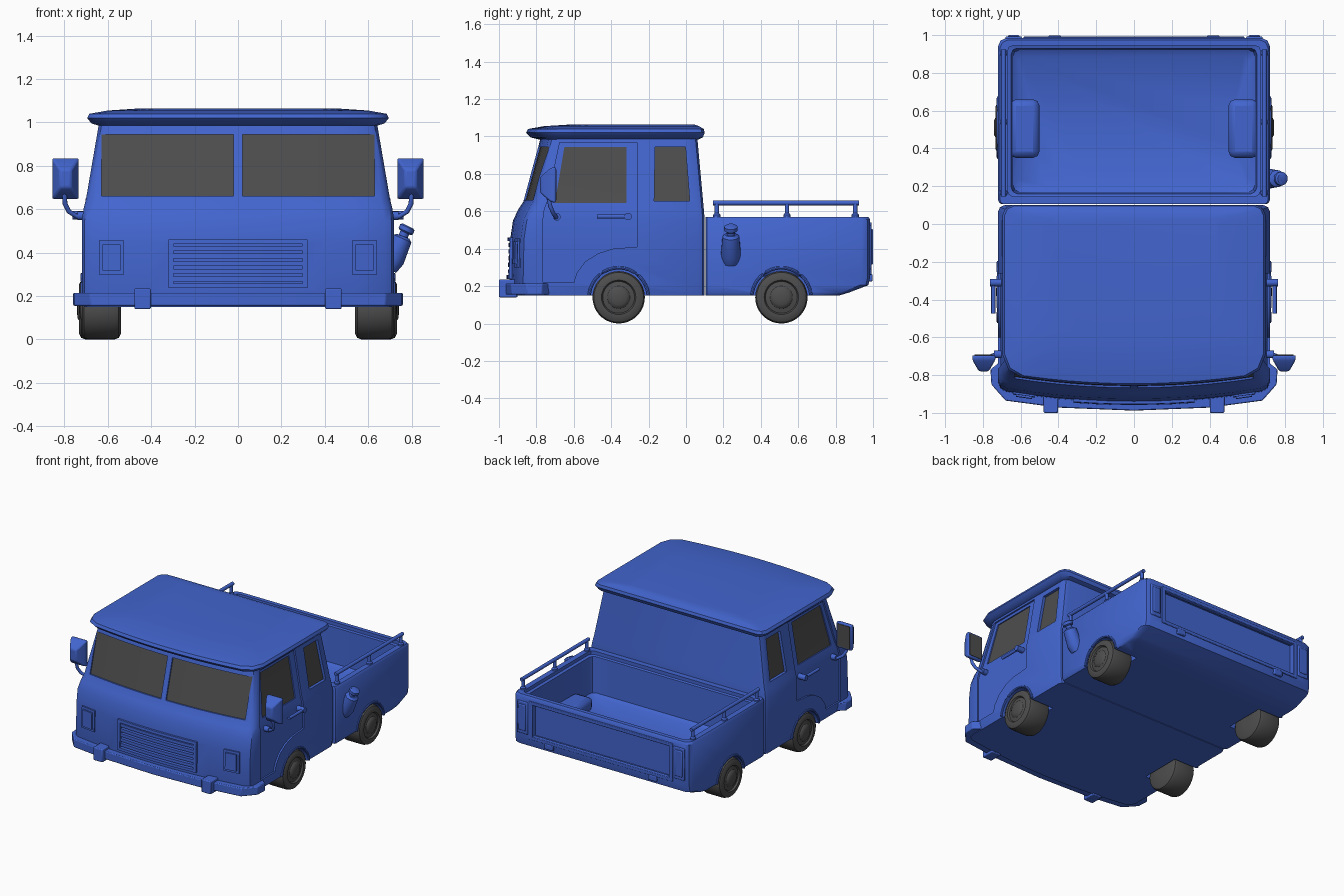
import bpy, bmesh
from math import sin, cos, pi, radians
from mathutils import Vector

if "Cube" in bpy.data.objects:
    bpy.data.objects.remove(bpy.data.objects["Cube"])

def material(name, col):
    m = bpy.data.materials.new(name)
    m.diffuse_color = (*col, 1)
    m.use_nodes = True
    m.node_tree.nodes["Principled BSDF"].inputs["Base Color"].default_value = m.diffuse_color
    return m

BLUE = material("blue_paint", (0.055, 0.13, 0.62))
DARK = material("dark_grey", (0.075, 0.075, 0.075))

def smooth(o, angle=35):
    bpy.ops.object.select_all(action='DESELECT')
    o.select_set(True)
    bpy.context.view_layer.objects.active = o
    bpy.ops.object.shade_smooth_by_angle(angle=radians(angle))

def loft(name, rings, mat=BLUE, bevel=0):
    """Skin a list of equal-length closed rings and cap both ends."""
    bm = bmesh.new()
    vs = [[bm.verts.new(p) for p in r] for r in rings]
    n = len(vs[0])
    for a, b in zip(vs, vs[1:]):
        for i in range(n):
            bm.faces.new((a[i], a[(i + 1) % n], b[(i + 1) % n], b[i]))
    bm.faces.new(vs[0])
    bm.faces.new(vs[-1])
    bmesh.ops.recalc_face_normals(bm, faces=bm.faces)
    me = bpy.data.meshes.new(name)
    bm.to_mesh(me)
    bm.free()
    o = bpy.data.objects.new(name, me)
    bpy.context.collection.objects.link(o)
    me.materials.append(mat)
    if bevel:
        b = o.modifiers.new("bevel", 'BEVEL')
        b.width, b.segments = bevel, 2
    smooth(o)
    return o

def box(name, x0, x1, y0, y1, z0, z1, mat=BLUE, bevel=0):
    return loft(name, [[(x0, y0, z), (x1, y0, z), (x1, y1, z), (x0, y1, z)] for z in (z0, z1)], mat, bevel)

def tube(name, pts, radii, mat=BLUE, n=12):
    """Round bar through points, one radius per point."""
    pts = [Vector(p) for p in pts]
    if not isinstance(radii, (list, tuple)):
        radii = [radii] * len(pts)
    rings = []
    for i, p in enumerate(pts):
        d = pts[min(i + 1, len(pts) - 1)] - pts[max(i - 1, 0)]
        ref = Vector((0, 1, 0)) if abs(d.normalized().y) < 0.8 else Vector((1, 0, 0))
        u = d.cross(ref).normalized()
        v = d.cross(u).normalized()
        rings.append([p + (u * cos(2 * pi * k / n) + v * sin(2 * pi * k / n)) * radii[i] for k in range(n)])
    return loft(name, rings, mat)

def lathe(name, s, cx, cy, cz, profile, mat=BLUE, n=36):
    """Spin (x offset, radius) pairs around an x-parallel axle."""
    return loft(name, [[(s * (cx + x), cy + r * cos(2 * pi * k / n), cz + r * sin(2 * pi * k / n))
                        for k in range(n)] for x, r in profile], mat)

def cut(target, cutter):
    cutter.hide_render = True
    m = target.modifiers.new("cut", 'BOOLEAN')
    m.operation, m.object, m.solver = 'DIFFERENCE', cutter, 'EXACT'
    bpy.context.view_layer.objects.active = target
    bpy.ops.object.modifier_apply(modifier=m.name)
    bpy.data.objects.remove(cutter)

def interp(table, z):
    for (a, va), (b, vb) in zip(table, table[1:]):
        if z <= b:
            return va + (vb - va) * (z - a) / (b - a)
    return table[-1][1]

# cab surface: half width and front position by height
LEVELS = (0.15, 0.2, 0.45, 0.55, 0.61, 0.65, 1.0)
HALF = list(zip(LEVELS, (0.71, 0.72, 0.72, 0.72, 0.71, 0.70, 0.64)))
NOSE = list(zip(LEVELS, (-0.935, -0.945, -0.94, -0.925, -0.897, -0.87, -0.775)))
BACK = [(0.15, 0.1), (0.56, 0.1), (1.0, 0.06)]

def front_y(x, z):
    return interp(NOSE, z) + 0.06 * (x / 0.7) ** 2

def plan(w, front, back, z, r=0.045, bulge=0.06, rb=0.035):
    """Plan outline: bowed front, rounded corners, straight back."""
    f = lambda x: front + bulge * (x / 0.7) ** 2
    e = w - r
    half = [(e * i / 5, f(e * i / 5)) for i in range(6)]
    half += [(w - r * 0.3, f(e) + r * 0.4), (w, f(e) + r * 1.15), (w, back - rb), (w - rb * 0.3, back - rb * 0.3), (w - rb, back)]
    return [(x, y, z) for x, y in half] + [(-x, y, z) for x, y in half[:0:-1]]

def side_patch(name, s, rows, d0, d1, mat=BLUE):
    """Slab on the cab side; rows are (z, y0, y1)."""
    return loft(name, [[(s * (interp(HALF, z) + d), y, z) for d, y in ((d0, a), (d0, b), (d1, b), (d1, a))]
                       for z, a, b in rows], mat)

def front_patch(name, cols, d0, d1, mat=BLUE):
    """Slab on the cab front; cols are (x, z0, z1)."""
    return loft(name, [[(x, front_y(x, z) - d, z) for d, z in ((d0, a), (d0, b), (d1, b), (d1, a))]
                       for x, a, b in cols], mat)

def span(x0, x1, z0, z1, n=6):
    return [(x0 + (x1 - x0) * i / n, z0, z1) for i in range(n + 1)]

# cab and bed shells
cab = loft("cab", [plan(interp(HALF, z), interp(NOSE, z), interp(BACK, z), z) for z in LEVELS])
bed = loft("bed", [plan(w, 0.105, b, z, 0.02, 0, 0.045) for z, w, b in
                   ((0.15, 0.71, 0.82), (0.165, 0.72, 0.87), (0.205, 0.72, 0.975), (0.25, 0.72, 0.985),
                    (0.555, 0.72, 0.985), (0.57, 0.71, 0.975))])
cut(bed, loft("bed_cutter", [plan(w, f, b, z, 0.03, 0, 0.03) for z, w, f, b in
                             ((0.26, 0.61, 0.2, 0.89), (0.28, 0.64, 0.17, 0.92), (0.54, 0.65, 0.16, 0.93),
                              (0.545, 0.67, 0.145, 0.945), (0.7, 0.67, 0.145, 0.945))]))
cut(bed, box("tail_cutter", -0.56, 0.56, 0.947, 1.1, 0.28, 0.52))

# roof with overhanging rounded rim
loft("roof", [plan(w, f, b, z, r, 0.06, 0.05) for z, w, f, b, r in
              ((0.985, 0.64, -0.79, 0.07, 0.05), (0.995, 0.675, -0.83, 0.09, 0.09), (1.02, 0.695, -0.855, 0.1, 0.1),
               (1.04, 0.685, -0.845, 0.095, 0.1), (1.055, 0.6, -0.76, 0.07, 0.1), (1.065, 0.45, -0.6, 0.04, 0.1))])

WHEEL = [(-0.09, 0.03), (-0.09, 0.115), (-0.08, 0.133), (-0.06, 0.14), (0.06, 0.14), (0.08, 0.133), (0.09, 0.115),
         (0.09, 0.092), (0.078, 0.085), (0.084, 0.06), (0.09, 0.055), (0.098, 0.04), (0.1, 0.01)]
DOOR = [(0.22, -0.765, -0.6), (0.27, -0.765, -0.585), (0.33, -0.765, -0.54), (0.375, -0.765, -0.47),
        (0.4, -0.765, -0.39), (0.41, -0.765, -0.262), (0.55, -0.765, -0.262), (0.61, -0.757, -0.262),
        (0.65, -0.742, -0.262), (0.968, -0.675, -0.262)]
WINDOWS = {"door_window": [(0.645, -0.7, -0.32), (0.65, -0.7, -0.318), (0.945, -0.65, -0.318)],
           "rear_side_window": [(0.655, -0.17, 0.02), (0.945, -0.165, -0.003)]}

for s, side in ((1, "right"), (-1, "left")):
    # door recess, windows
    cut(cab, side_patch("door_cutter", s, DOOR, -0.012, 0.08))
    for name, rows in WINDOWS.items():
        cut(cab, side_patch("window_cutter", s, rows, -0.03, 0.08))
        side_patch(f"{side}_{name}", s, rows, -0.035, -0.02, DARK)
    # windscreen half
    pane = [(s * (0.02 + 0.61 * i / 6), 0.66, 0.945) for i in range(7)]
    cut(cab, front_patch("screen_cutter", pane, -0.02, 0.08))
    front_patch(f"{side}_windscreen", pane, -0.03, -0.01, DARK)
    # wheels and arches
    for body, cy, cx, end in ((cab, -0.36, 0.63, "front"), (bed, 0.51, 0.642, "rear")):
        cut(body, lathe("arch_cutter", s, 0, cy, 0.14, [(0.53, 0.152), (0.9, 0.152)]))
        lathe(f"{side}_{end}_wheel", s, cx, cy, 0.14, WHEEL, DARK)
        arc = [(s * 0.718, cy + 0.158 * cos(a), 0.14 + 0.158 * sin(a)) for a in [pi * (0.03 + 0.94 * i / 16) for i in range(17)]]
        tube(f"{side}_{end}_arch_lip", arc, 0.009, n=8)
    # wheel well inside the bed
    x0, x1 = sorted((s * 0.5, s * 0.66))
    box(f"{side}_wheel_well", x0, x1, 0.35, 0.66, 0.25, 0.35, bevel=0.035)
    # bed rail
    x = s * 0.69
    tube(f"{side}_rail", [(x, 0.145, 0.645), (x, 0.925, 0.645)], 0.013)
    for i, y in enumerate((0.165, 0.54, 0.905)):
        tube(f"{side}_rail_post_{i}", [(x, y, 0.56), (x, y, 0.58), (x, y, 0.59), (x, y, 0.645)], [0.02, 0.02, 0.012, 0.012])
    # door handle
    x = s * 0.745
    tube(f"{side}_handle", [(x, -0.475, 0.572), (x, -0.3, 0.572)], 0.011)
    tube(f"{side}_handle_knob", [(s * 0.7, -0.31, 0.572), (s * 0.762, -0.31, 0.572)], 0.02)
    # door mirror
    tube(f"{side}_mirror_arm", [(s * 0.70, -0.69, 0.57), (s * 0.745, -0.695, 0.568), (s * 0.78, -0.71, 0.59),
                                (s * 0.797, -0.725, 0.625), (s * 0.8, -0.735, 0.67), (s * 0.8, -0.735, 0.74)], 0.011)
    tube(f"{side}_mirror_mount", [(s * 0.7, -0.69, 0.57), (s * 0.74, -0.69, 0.57)], 0.02)
    rect = lambda y, hx, hz: [(s * 0.795 + a * hx, y, 0.741 + b * hz) for a, b in ((-1, -1), (1, -1), (1, 1), (-1, 1))]
    loft(f"{side}_mirror", [rect(-0.78, 0.025, 0.04), rect(-0.765, 0.035, 0.055), rect(-0.73, 0.055, 0.085),
                            rect(-0.715, 0.061, 0.094), rect(-0.695, 0.061, 0.094)], bevel=0.008)
    loft(f"{side}_mirror_glass", [rect(-0.7, 0.05, 0.082), rect(-0.692, 0.05, 0.082)], DARK)
    # headlight
    a, b = s * 0.525, s * 0.64
    front_patch(f"{side}_headlight_rim", span(a, b, 0.3, 0.455, 2), -0.02, 0.01)
    front_patch(f"{side}_headlight", span(s * 0.541, s * 0.624, 0.317, 0.438, 2), -0.02, 0.02)
    # bumper bracket, tail light, tailgate hinge
    for nm, c, h, y0, y1, z0, z1 in (("bumper_bracket", 0.44, 0.038, -1.0, -0.9, 0.14, 0.235),
                                     ("tail_light_rim", 0.637, 0.043, 0.96, 0.993, 0.29, 0.525),
                                     ("tail_light", 0.637, 0.03, 0.96, 1.0, 0.315, 0.505),
                                     ("tailgate_hinge", 0.42, 0.035, 0.96, 0.997, 0.225, 0.265)):
        box(f"{side}_{nm}", s * c - h, s * c + h, y0, y1, z0, z1, bevel=0.006)

# grille: recess, frame and slats
cut(cab, front_patch("grille_cutter", span(-0.3, 0.3, 0.25, 0.445), -0.022, 0.08))
for nm, z0, z1 in (("top", 0.44, 0.46), ("bottom", 0.238, 0.258)):
    front_patch(f"grille_frame_{nm}", span(-0.32, 0.32, z0, z1), -0.03, 0.015)
for s, side in ((1, "right"), (-1, "left")):
    front_patch(f"grille_frame_{side}", span(s * 0.298, s * 0.32, 0.238, 0.46, 1), -0.03, 0.015)
for i in range(5):
    z = 0.268 + i * 0.035
    front_patch(f"grille_slat_{i}", span(-0.3, 0.3, z, z + 0.022), -0.03, 0.008)

# front bumper following the nose
path = [(0.76, -0.77), (0.755, -0.85), (0.68, -0.935), (0.4, -0.972), (0, -0.988)]
path += [(-x, y) for x, y in path[-2::-1]]
loft("front_bumper", [[(x, y, 0.155), (x, y, 0.215), (x * 0.9, y + 0.06, 0.215), (x * 0.9, y + 0.06, 0.155)]
                      for x, y in path], bevel=0.006)

# tailgate frame around the recess
for nm, x0, x1, z0, z1 in (("top", -0.585, 0.585, 0.515, 0.54), ("bottom", -0.585, 0.585, 0.26, 0.285),
                           ("left", -0.585, -0.555, 0.26, 0.54), ("right", 0.555, 0.585, 0.26, 0.54)):
    box(f"tailgate_frame_{nm}", x0, x1, 0.96, 0.992, z0, z1, bevel=0.004)

# fuel filler on the right side
tube("fuel_filler", [(0.69, 0.24, 0.33), (0.715, 0.24, 0.37), (0.758, 0.24, 0.465), (0.762, 0.24, 0.475)],
     [0.045, 0.053, 0.045, 0.03], n=20)
tube("fuel_neck", [(0.755, 0.24, 0.46), (0.772, 0.24, 0.5)], 0.022, n=20)
tube("fuel_cap", [(0.77, 0.24, 0.493), (0.773, 0.24, 0.499), (0.781, 0.24, 0.517), (0.784, 0.24, 0.523)],
     [0.028, 0.036, 0.036, 0.026], n=20)

smooth(cab)
smooth(bed)
